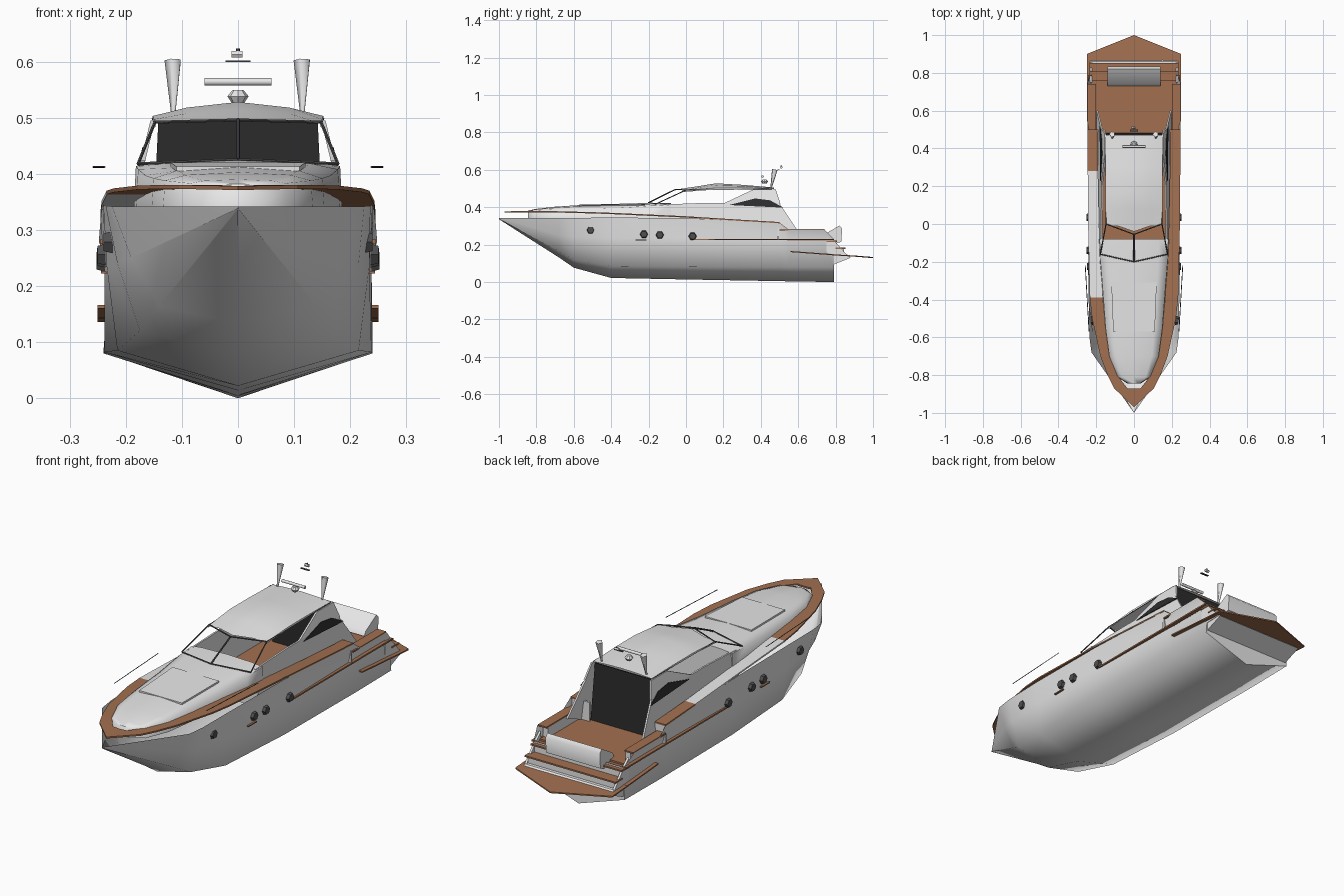
import bpy, bmesh, math
from mathutils import Vector

if "Cube" in bpy.data.objects:
    bpy.data.objects.remove(bpy.data.objects["Cube"])


def material(name, r, g, b):
    m = bpy.data.materials.new(name)
    m.diffuse_color = (r, g, b, 1)
    m.use_nodes = True
    m.node_tree.nodes["Principled BSDF"].inputs["Base Color"].default_value = m.diffuse_color
    return m


WHITE = material("white gelcoat", 0.88, 0.88, 0.88)
TEAK = material("teak brown", 0.36, 0.16, 0.08)
BLACK = material("black glass", 0.025, 0.025, 0.025)
GREY = material("dark grey", 0.08, 0.08, 0.08)


def mesh(name, verts, faces, mats, smooth=0):
    me = bpy.data.meshes.new(name)
    me.from_pydata([tuple(v) for v in verts], [], faces)
    bm = bmesh.new()
    bm.from_mesh(me)
    bmesh.ops.remove_doubles(bm, verts=bm.verts, dist=0.0005)
    bmesh.ops.recalc_face_normals(bm, faces=bm.faces)
    bm.to_mesh(me)
    bm.free()
    for m in (mats if isinstance(mats, list) else [mats]):
        me.materials.append(m)
    ob = bpy.data.objects.new(name, me)
    bpy.context.collection.objects.link(ob)
    if smooth:
        bpy.ops.object.select_all(action='DESELECT')
        ob.select_set(True)
        bpy.context.view_layer.objects.active = ob
        bpy.ops.object.shade_smooth_by_angle(angle=math.radians(smooth))
    return ob


def loft(name, rows, mats, ring=False, caps=(False, False), smooth=0):
    n = len(rows[0])
    verts = [p for r in rows for p in r]
    faces = [(i * n + j, i * n + (j + 1) % n, (i + 1) * n + (j + 1) % n, (i + 1) * n + j)
             for i in range(len(rows) - 1) for j in range(n if ring else n - 1)]
    if caps[0]:
        faces.append(tuple(range(n)))
    if caps[1]:
        faces.append(tuple(range(len(verts) - n, len(verts))))
    return mesh(name, verts, faces, mats, smooth)


def both(half):
    """Mirror a half section (outer edge first, centre last) across x = 0."""
    return half + [(-x, y, z) for x, y, z in reversed(half[:-1])]


def box(name, x0, x1, y0, y1, z0, z1, mat):
    rows = [[(x0, y, z0), (x1, y, z0), (x1, y, z1), (x0, y, z1)] for y in (y0, y1)]
    return loft(name, rows, mat, True, (True, True))


def plate(name, pts, offset, mat):
    """Thick panel: polygon plus the same polygon shifted."""
    o = Vector(offset)
    return loft(name, [pts, [Vector(p) + o for p in pts]], mat, True, (True, True))


def rod(name, a, b, r, mat, r2=None, sides=6, smooth=0):
    a, b = Vector(a), Vector(b)
    q = (b - a).to_track_quat('Z', 'Y')
    rows = [[c + q @ Vector((rr * math.cos(k * math.tau / sides), rr * math.sin(k * math.tau / sides), 0))
             for k in range(sides)] for c, rr in ((a, r), (b, r if r2 is None else r2))]
    return loft(name, rows, mat, True, (True, True), smooth)


# Hull: y, keel z, chine x/z, knuckle x/z, sheer x/z
hull = [(-1, .336, 0, .338, 0, .339, 0, .342), (-.68, .132, .14, .165, .19, .25, .225, .342),
        (-.6, .077, .175, .12, .215, .24, .236, .343), (-.4, .022, .215, .085, .234, .235, .24, .345),
        (0, .014, .238, .082, .238, .235, .241, .342), (.5, .005, .24, .08, .229, .23, .245, .318),
        (.55, .004, .24, .08, .227, .23, .248, .28), (.74, .001, .238, .08, .227, .23, .248, .28),
        (.79, 0, .237, .08, .228, .20, .232, .23)]
rows = [both([(sx, y, sz), (nx, y, nz), (cx, y, cz), (0, y, kz)])
        for y, kz, cx, cz, nx, nz, sx, sz in hull]
loft("hull", rows, WHITE, caps=(False, True), smooth=80)

# Overhanging stern block and its cheeks
prof = [(.78, .09), (.88, .13), (.86, .15), (.78, .15)]
loft("stern_block", [[(x, y, z) for y, z in prof] for x in (-.23, .23)], WHITE, True, (True, True))
for s in (1, -1):
    plate("stern_cheek", [(s * .232, .75, .13), (s * .232, .87, .135), (s * .232, .785, .23), (s * .232, .75, .26)],
          (-s * .01, 0, 0), WHITE)

# Teak side decks around the cabin, bare in the middle of the left side
deck = [(-.97, 0, 0, .378), (-.87, .105, .035, .380), (-.80, .14, .09, .380), (-.70, .178, .125, .379),
        (-.5, .222, .155, .374), (-.39, .234, .165, .370), (0, .243, .185, .352),
        (.28, .245, .19, .334), (.5, .245, .19, .321)]
for s, side in ((1, "right"), (-1, "left")):
    rows = []
    for y, o, i, z in deck:
        yi = y if o else y + .1
        rows.append([(s * o, y, z), (s * i, yi, z), (s * i, yi, z - .007), (s * o, y, z - .007)])
    d = loft("side_deck_" + side, rows, [TEAK, WHITE], True, (False, True))
    for p in d.data.polygons:
        if s < 0 and -.36 < p.center.y < .25:
            p.material_index = 1

# Foredeck trunk: y, half width, side z, crown z
trunk = [(-.845, .03, .38, .382), (-.81, .085, .383, .39), (-.7, .13, .388, .403), (-.55, .15, .392, .413),
         (-.35, .165, .397, .418), (-.19, .178, .408, .424), (-.08, .182, .414, .424)]
rows = [both([(w + .004, y, .335), (w, y, a), (w * .72, y, a * .35 + b * .65), (0, y, b)])
        for y, w, a, b in trunk]
loft("foredeck_trunk", rows, WHITE, caps=(True, True), smooth=75)
plate("foredeck_hatch", [(-.12, -.31, .412), (.12, -.31, .412), (.11, -.57, .405), (-.11, -.57, .405)],
      (0, 0, .008), WHITE)


# Cabin sides, rear pillars, side windows, windscreen sides
def lean(y, z, s, out=0):
    return (s * (.198 - .24 * max(0, z - .32) + out), y, z)


for s, side in ((1, "right"), (-1, "left")):
    plate("cabin_side_" + side, [lean(y, z, s) for y, z in
          ((-.12, .23), (.5, .23), (.6, .27), (.50, .42), (.12, .424), (-.12, .415))], (-s * .008, 0, 0), WHITE)
    plate("rear_pillar_" + side, [lean(y, z, s) for y, z in
          ((.2, .42), (.505, .42), (.48, .495), (.36, .495))], (-s * .008, 0, 0), WHITE)
    plate("side_window_" + side, [lean(y, z, s, .003) for y, z in
          ((.23, .412), (.37, .447), (.45, .437), (.52, .398))], (-s * .004, 0, 0), BLACK)
    low, high = (s * .178, -.16, .418), (s * .148, .0, .492)
    rod("windscreen_post_" + side, low, high, .003, GREY)
    rod("windscreen_base_" + side, low, (0, -.2, .425), .003, GREY)
    rod("windscreen_top_" + side, high, (0, -.055, .496), .003, GREY)
    rod("roof_edge_trim_" + side, high, (s * .152, .46, .498), .002, GREY)
rod("windscreen_centre_post", (0, -.2, .425), (0, -.055, .496), .004, GREY)

# Sunken saloon floor, dashboard bulkhead, rear door and bulkheads
box("saloon_floor", -.19, .19, -.08, .475, .222, .23, TEAK)
box("dashboard_bulkhead", -.178, .178, -.09, -.08, .225, .414, WHITE)
plate("rear_door", [(-.155, .475, .23), (.155, .475, .23), (.142, .462, .494), (-.142, .462, .494)],
      (0, .006, 0), BLACK)
for s in (1, -1):
    a, b = sorted((s * .15, s * .24))
    box("deck_bulkhead", a, b, .488, .498, .23, .318, WHITE)

# Roof: y, half width, edge z, crown z
roof = [(-.01, .147, .490, .497), (.08, .15, .497, .515), (.16, .152, .503, .528),
        (.3, .152, .503, .52), (.47, .15, .499, .506)]
rows = [both([(w, y, a - .008), (w, y, a), (w * .6, y, a * .4 + b * .6), (0, y - (.03 if y < 0 else 0), b)])
        for y, w, a, b in roof]
loft("roof", rows, WHITE, smooth=50)

# Cockpit floor, bulwarks, teak caps and rub rails
box("cockpit_floor", -.228, .228, .475, .76, .222, .23, TEAK)
for s, side in ((1, "right"), (-1, "left")):
    a, b = sorted((s * .2, s * .226))
    box("bulwark_" + side, a, b, .5, .73, .225, .276, WHITE)
    a, b = sorted((s * .2, s * .246))
    box("bulwark_cap_" + side, a, b, .5, .74, .276, .283, TEAK)
    a, b = sorted((s * .222, s * .244))
    box("teak_rub_rail_" + side, a, b, .04, .79, .224, .231, TEAK)
    box("short_rub_rail_" + side, a, b, -.27, -.21, .222, .227, TEAK)

# Stern steps
for i, (y0, y1, z) in enumerate(((.75, .80, .215), (.80, .845, .178))):
    box("step_riser_%d" % i, -.222, .222, y0, y1, .13, z, WHITE)
    box("step_tread_%d" % i, -.235, .235, y0, y1 + .008, z, z + .007, TEAK)

# Swim platform, sloping aft
plate("swim_platform", [(-.25, .78, .143), (-.25, .9, .136), (0, 1, .128), (.25, .9, .136), (.25, .78, .143)],
      (0, 0, .006), TEAK)
for s in (1, -1):
    plate("platform_side_strip", [(s * .23, .56, .16), (s * .25, .56, .16), (s * .25, .79, .143),
                                  (s * .23, .79, .143)], (0, 0, .006), TEAK)

# Stern bench
prof = [(.73, .235), (.74, .255), (.82, .302), (.835, .285), (.83, .215), (.80, .205)]
loft("stern_bench", [[(x, y, z) for y, z in prof] for x in (-.14, .14)], WHITE, True, (True, True), 60)

# Portholes and bow handrails
for s, side in ((1, "right"), (-1, "left")):
    for i, (y, z, x) in enumerate(((-.51, .278, .228), (-.225, .256, .238), (-.14, .252, .239), (.035, .245, .24))):
        rod("porthole_%s_%d" % (side, i), (s * (x - .012), y, z), (s * (x + .012), y, z), .025, GREY, .018)
    rod("handrail_" + side, (s * .238, -.57, .412), (s * .258, -.22, .412), .002, GREY, sides=4)

# Radar, antenna fins and mast light
rod("radar_base", (0, .42, .526), (0, .42, .538), .011, WHITE, .019, 8)
rod("radar_dome", (0, .42, .538), (0, .42, .549), .019, WHITE, .01, 8)
rod("radar_bar", (-.06, .41, .564), (.06, .41, .564), .007, WHITE, sides=8, smooth=50)
for s in (1, -1):
    rod("antenna_fin", (s * .115, .455, .505), (s * .115, .475, .602), .004, WHITE, .016, 5, 80)
box("mast_crossbar", -.022, .022, .49, .5, .599, .602, GREY)
rod("mast_light", (-.012, .51, .613), (.008, .51, .613), .007, WHITE)
rod("mast_light_cap", (0, .51, .617), (0, .51, .623), .004, GREY)
